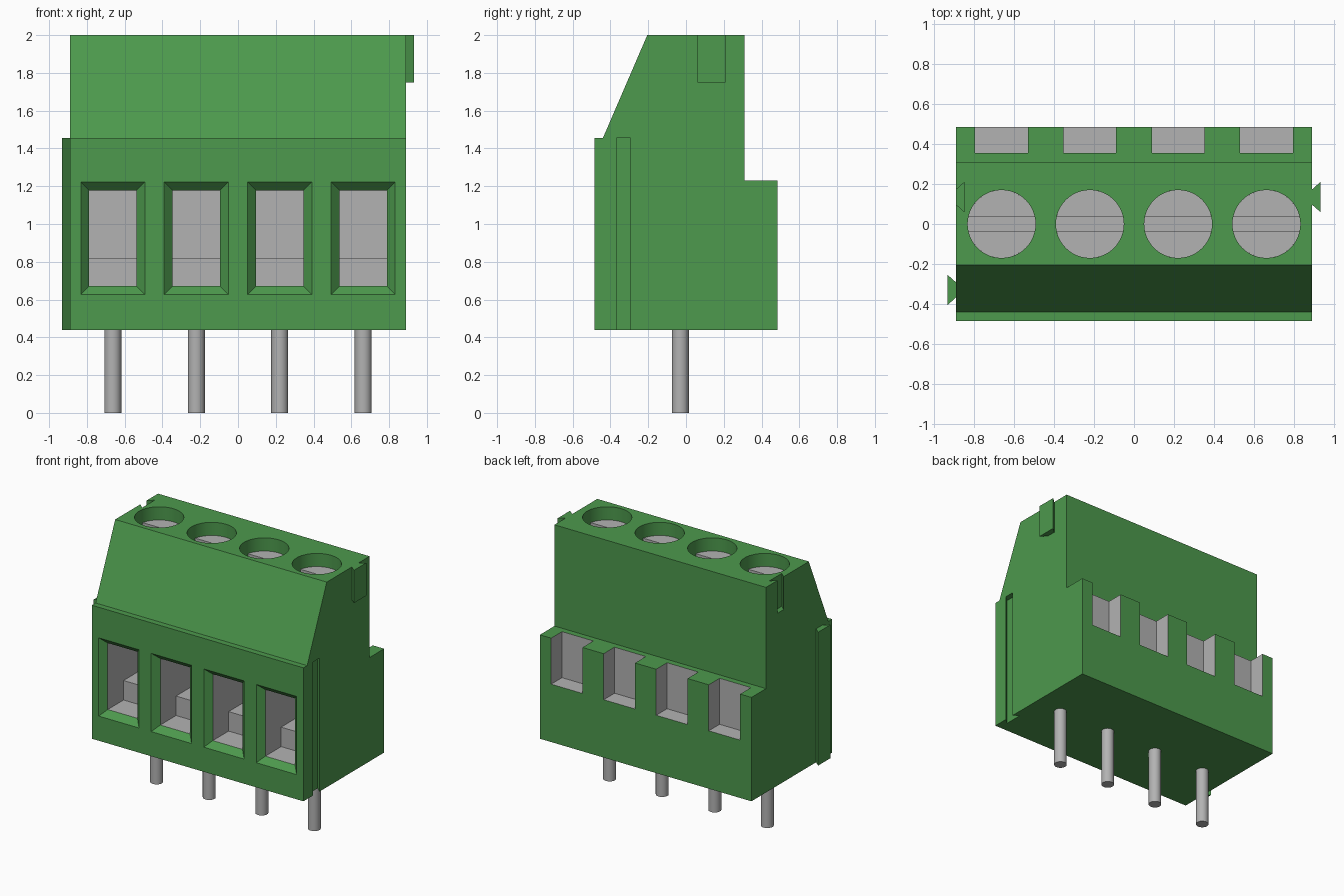
import bpy
import bmesh
import math

if "Cube" in bpy.data.objects:
    bpy.data.objects.remove(bpy.data.objects["Cube"], do_unlink=True)


def make_material(name, color):
    mat = bpy.data.materials.new(name)
    mat.use_nodes = True
    mat.diffuse_color = color
    mat.node_tree.nodes["Principled BSDF"].inputs["Base Color"].default_value = color
    return mat


MATERIALS = [make_material("housing_green", (0.074, 0.319, 0.074, 1)),
             make_material("metal_grey", (0.448, 0.448, 0.448, 1))]
GREEN, GREY = 0, 1


def loft(name, rings, color, rule=None):
    """Skin a stack of matching rings and cap both ends."""
    bm = bmesh.new()
    loops = [[bm.verts.new(p) for p in ring] for ring in rings]
    n = len(loops[0])
    for a, b in zip(loops, loops[1:]):
        for i in range(n):
            j = (i + 1) % n
            bm.faces.new((a[i], a[j], b[j], b[i]))
    bm.faces.new(loops[0])
    bm.faces.new(loops[-1])
    bmesh.ops.recalc_face_normals(bm, faces=bm.faces)
    for f in bm.faces:
        f.material_index = rule(f) if rule else color
    mesh = bpy.data.meshes.new(name)
    bm.to_mesh(mesh)
    bm.free()
    for mat in MATERIALS:
        mesh.materials.append(mat)
    obj = bpy.data.objects.new(name, mesh)
    bpy.context.collection.objects.link(obj)
    return obj


def prism_z(name, outline, z0, z1, color, rule=None):
    return loft(name, [[(x, y, z) for x, y in outline] for z in (z0, z1)], color, rule)


def box(name, x0, x1, y0, y1, z0, z1, color):
    return prism_z(name, [(x0, y0), (x1, y0), (x1, y1), (x0, y1)], z0, z1, color)


def arc(cx, cy, r, start, end, n):
    return [(cx + r * math.cos(start + (end - start) * i / n),
             cy + r * math.sin(start + (end - start) * i / n)) for i in range(n + 1)]


def circle(cx, cy, r, n):
    return arc(cx, cy, r, 0, 2 * math.pi, n)[:-1]


def dovetail(xa, half_a, xb, half_b, cy):
    return [(xa, cy - half_a), (xb, cy - half_b), (xb, cy + half_b), (xa, cy + half_a)]


def smooth(obj):
    bpy.ops.object.select_all(action="DESELECT")
    obj.select_set(True)
    bpy.context.view_layer.objects.active = obj
    bpy.ops.object.shade_smooth_by_angle(angle=math.radians(30))


HALF = 0.89
BOTTOM, SHOULDER, TOP = 0.44, 1.455, 2.0
FRONT, WINDOW_Y, POCKET_BACK = -0.485, -0.44, 0.22
RIDGE_Y, TAB_Y = -0.33, 0.135
CENTRES = [(i - 1.5) * 0.442 for i in range(4)]

# Housing: stepped side profile extruded across the width
profile = [(FRONT, BOTTOM), (-FRONT, BOTTOM), (-FRONT, 1.23), (0.31, 1.23),
           (0.31, TOP), (-0.205, TOP), (-0.44, SHOULDER), (FRONT, SHOULDER)]
housing = loft("housing", [[(x, y, z) for y, z in profile] for x in (-HALF, HALF)], GREEN)

# Cutters for the openings of each terminal
cutters = []
for cx in CENTRES:
    def window_ring(y, grow):
        w, z0, z1 = 0.125 + grow, 0.672 - grow, 1.178 + grow
        return [(cx - w, y, z0), (cx + w, y, z0), (cx + w, y, z1), (cx - w, y, z1)]

    # Bevelled wire entry with a metal-lined pocket behind it
    cutters.append(loft(
        "window_cutter",
        [window_ring(FRONT - 0.04, 0.084), window_ring(WINDOW_Y, 0), window_ring(POCKET_BACK, 0)],
        GREY, lambda f: GREEN if f.calc_center_median().y < WINDOW_Y - 0.01 else GREY))
    # Metal-lined rear notch
    cutters.append(box("rear_cutter", cx - 0.132, cx + 0.132, 0.355, 0.6, 0.88, 1.3, GREY))
    # Screw hole, its floor forming the bottom of the screw slot
    cutters.append(prism_z("hole_cutter", circle(cx, 0, 0.17, 48), 1.85, 2.1, GREEN,
                           lambda f: GREY if f.normal.z < -0.5 else GREEN))

# Dovetail grooves that receive a neighbouring block
cutters.append(prism_z("side_groove_cutter",
                       dovetail(HALF + 0.01, 0.028, HALF - 0.042, 0.075, RIDGE_Y),
                       BOTTOM - 0.05, SHOULDER, GREEN))
cutters.append(prism_z("top_groove_cutter",
                       dovetail(-HALF - 0.01, 0.028, -HALF + 0.042, 0.075, TAB_Y),
                       1.75, TOP + 0.05, GREEN))

bpy.context.view_layer.objects.active = housing
for cutter in cutters:
    cutter.hide_render = True
    mod = housing.modifiers.new("cut", "BOOLEAN")
    mod.operation = "DIFFERENCE"
    mod.solver = "EXACT"
    mod.object = cutter
    bpy.ops.object.modifier_apply(modifier=mod.name)
    bpy.data.objects.remove(cutter, do_unlink=True)
smooth(housing)

# Dovetail ridge and tab that join to a neighbouring block
prism_z("side_ridge", dovetail(-HALF, 0.037, -HALF - 0.043, 0.075, RIDGE_Y),
        BOTTOM, SHOULDER, GREEN)
prism_z("top_tab", dovetail(HALF, 0.037, HALF + 0.043, 0.075, TAB_Y), 1.75, TOP, GREEN)

# Metal parts of each terminal
slot_angle = math.asin(0.038 / 0.17)
for cx in CENTRES:
    box("clamp_step", cx - 0.125, cx + 0.125, -0.25, POCKET_BACK, 0.672, 0.82, GREY)
    for side, turn in (("back", 0), ("front", math.pi)):
        outline = arc(cx, 0, 0.17, turn + slot_angle, turn + math.pi - slot_angle, 22)
        smooth(prism_z("screw_head_" + side, outline, 1.85, 1.9, GREY))
    smooth(prism_z("pin", circle(cx, -0.03, 0.045, 24), 0, BOTTOM + 0.02, GREY))
